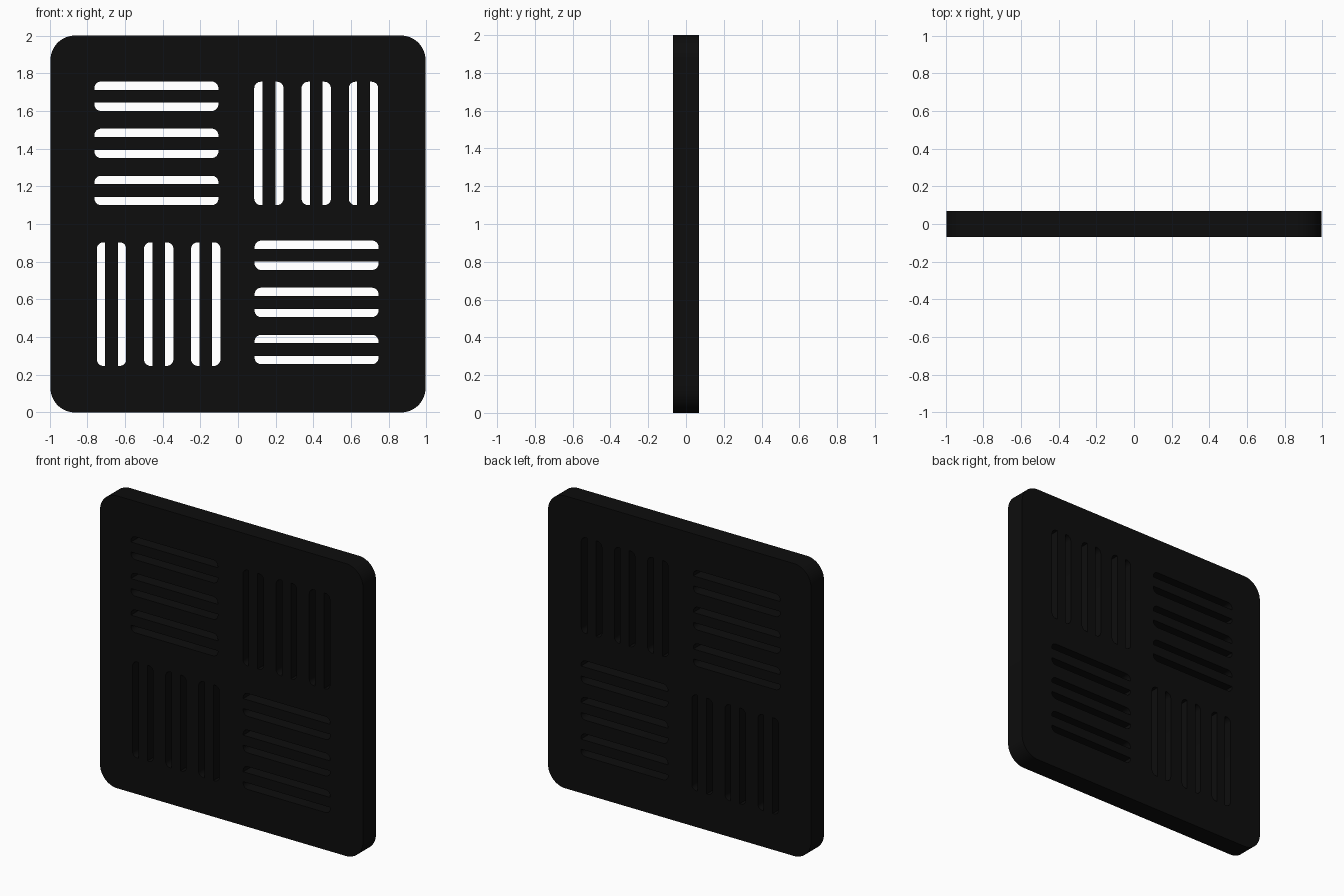
import bpy, bmesh, math

if "Cube" in bpy.data.objects:
    bpy.data.objects.remove(bpy.data.objects["Cube"])

DEPTH = 0.07   # half thickness of the plate

mat = bpy.data.materials.new("matte black")
mat.diffuse_color = (0.004, 0.004, 0.004, 1)
mat.use_nodes = True
mat.node_tree.nodes["Principled BSDF"].inputs["Base Color"].default_value = mat.diffuse_color


def rounded(x0, x1, z0, z1, r, round_corners, n=8):
    """Counter-clockwise outline; corners named br, tr, tl, bl."""
    corners = [("br", x1, z0, -1, 1, -90), ("tr", x1, z1, -1, -1, 0),
               ("tl", x0, z1, 1, -1, 90), ("bl", x0, z0, 1, 1, 180)]
    pts = []
    for name, x, z, sx, sz, start in corners:
        if name not in round_corners:
            pts.append((x, z))
            continue
        for i in range(n + 1):
            a = math.radians(start + 90 * i / n)
            pts.append((x + sx * r + r * math.cos(a), z + sz * r + r * math.sin(a)))
    return pts


outlines = [rounded(-0.995, 0.995, 0, 2, 0.13, ("br", "tr", "tl", "bl"), 16)]

SLOT, EDGE, R = 0.156, 0.044, 0.035   # slot width, open gap each side of its bar


def horizontal_slots(x0, x1, bottoms):
    for z in bottoms:
        outlines.append(rounded(x0, x1, z, z + EDGE, R, ("bl", "br")))
        outlines.append(rounded(x0, x1, z + SLOT - EDGE, z + SLOT, R, ("tl", "tr")))


def vertical_slots(z0, z1, lefts):
    for x in lefts:
        outlines.append(rounded(x, x + EDGE, z0, z1, R, ("bl", "tl")))
        outlines.append(rounded(x + SLOT - EDGE, x + SLOT, z0, z1, R, ("br", "tr")))


# four quadrants of slots in a basket-weave layout
horizontal_slots(-0.762, -0.104, (1.10, 1.35, 1.60))
vertical_slots(1.10, 1.755, (0.086, 0.337, 0.588))
vertical_slots(0.247, 0.903, (-0.749, -0.499, -0.249))
horizontal_slots(0.088, 0.746, (0.256, 0.506, 0.756))

# filled and extruded outline with holes
curve = bpy.data.curves.new("plate_outline", "CURVE")
curve.dimensions = "2D"
curve.fill_mode = "BOTH"
curve.extrude = DEPTH
for pts in outlines:
    s = curve.splines.new("POLY")
    s.points.add(len(pts) - 1)
    for p, (x, z) in zip(s.points, pts):
        p.co = (x, z, 0, 1)
    s.use_cyclic_u = True
tmp = bpy.data.objects.new("plate_outline", curve)
bpy.context.collection.objects.link(tmp)
bpy.context.view_layer.update()
mesh = bpy.data.meshes.new_from_object(
    tmp.evaluated_get(bpy.context.evaluated_depsgraph_get()))
bpy.data.objects.remove(tmp)

# stand the plate upright and clean it
bm = bmesh.new()
bm.from_mesh(mesh)
for v in bm.verts:
    x, y, z = v.co
    v.co = (x, -z, y)
bmesh.ops.remove_doubles(bm, verts=bm.verts, dist=0.0005)
bmesh.ops.recalc_face_normals(bm, faces=bm.faces)
bm.to_mesh(mesh)
bm.free()
mesh.materials.clear()
mesh.materials.append(mat)
plate = bpy.data.objects.new("slotted_plate", mesh)
bpy.context.collection.objects.link(plate)
bpy.context.view_layer.objects.active = plate
plate.select_set(True)
bpy.ops.object.shade_smooth_by_angle(angle=math.radians(30))
